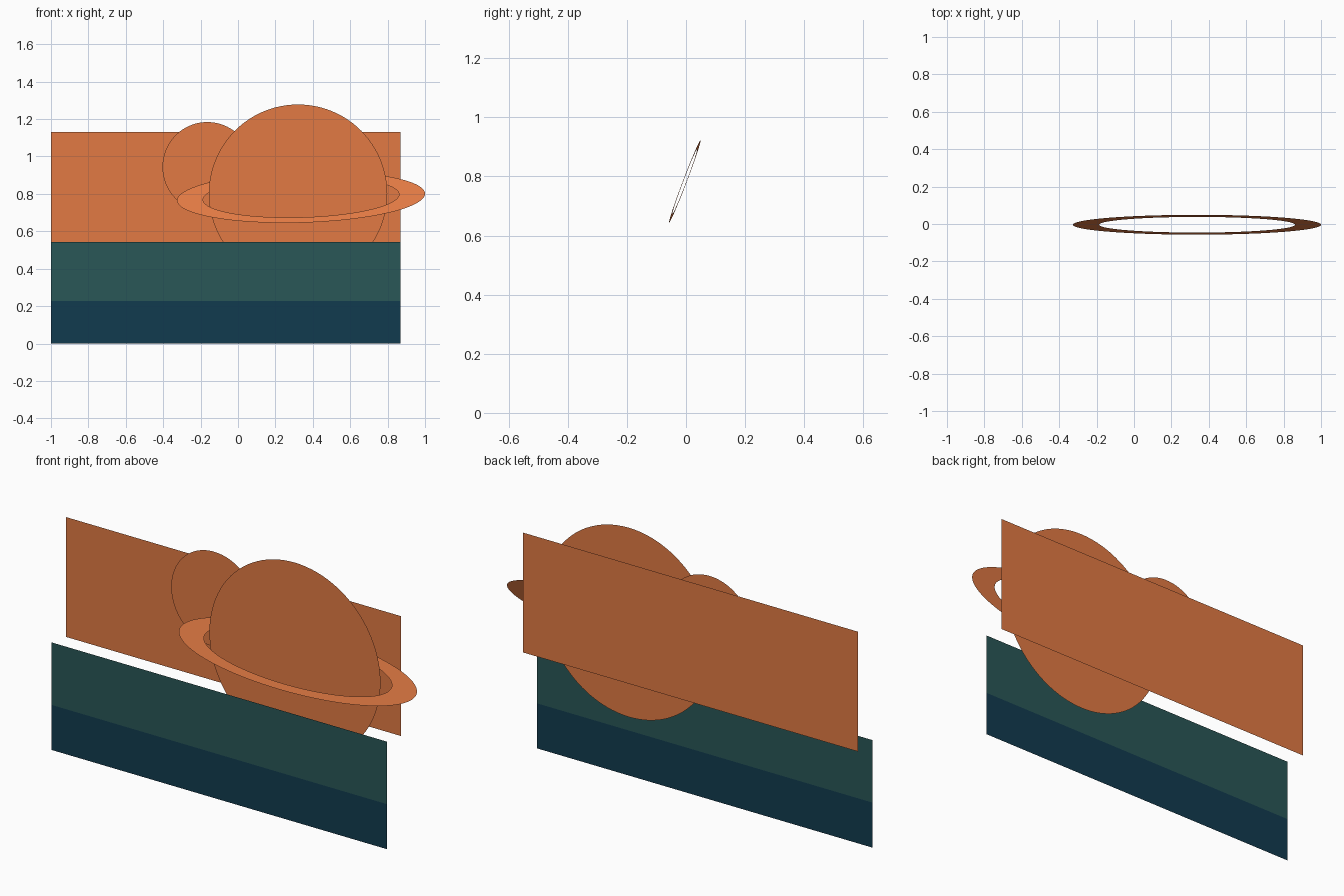
import bpy, bmesh, math
from mathutils import Vector

if "Cube" in bpy.data.objects:
    bpy.data.objects.remove(bpy.data.objects["Cube"])


def material(name, rgb):
    def lin(c):
        c /= 255
        return c / 12.92 if c <= 0.04045 else ((c + 0.055) / 1.055) ** 2.4
    m = bpy.data.materials.new(name)
    m.diffuse_color = (*[lin(c) for c in rgb], 1)
    m.use_nodes = True
    m.node_tree.nodes["Principled BSDF"].inputs["Base Color"].default_value = m.diffuse_color
    return m


ORANGE = material("burnt_orange", (226, 122, 68))
TEAL = material("dark_teal", (41, 87, 87))
NAVY = material("deep_navy", (17, 59, 79))


def finish(name, bm, mat):
    mesh = bpy.data.meshes.new(name)
    bm.to_mesh(mesh)
    bm.free()
    mesh.materials.append(mat)
    ob = bpy.data.objects.new(name, mesh)
    bpy.context.collection.objects.link(ob)
    return ob


def card(name, x0, x1, z0, z1, y, mat):
    """Flat upright rectangle facing the front."""
    bm = bmesh.new()
    bm.faces.new([bm.verts.new(p) for p in
                  ((x0, y, z0), (x1, y, z0), (x1, y, z1), (x0, y, z1))])
    return finish(name, bm, mat)


def disc(name, x, z, r, y, mat, n=96):
    """Flat upright round plate facing the front."""
    bm = bmesh.new()
    bm.faces.new([bm.verts.new((x + r * math.cos(2 * math.pi * i / n), y,
                                z + r * math.sin(2 * math.pi * i / n)))
                  for i in range(n)])
    return finish(name, bm, mat)


def ring(name, centre, major, minor, inner, mat, n=128):
    """Flat oval band; inner is the hole's size relative to the outside."""
    bm = bmesh.new()
    c, a, b = Vector(centre), Vector(major), Vector(minor)
    loops = []
    for s in (1, inner):
        loops.append([bm.verts.new(c + s * (a * math.cos(2 * math.pi * i / n)
                                            + b * math.sin(2 * math.pi * i / n)))
                      for i in range(n)])
    out, inn = loops
    for i in range(n):
        j = (i + 1) % n
        bm.faces.new((out[i], out[j], inn[j], inn[i]))
    return finish(name, bm, mat)


# Layered backdrop and ground, from back to front
card("sky_panel", -1, 0.87, 0.527, 1.131, 0.057, ORANGE)
card("upper_ground", -1, 0.87, 0.227, 0.542, -0.056, TEAL)
card("lower_ground", -1, 0.87, 0, 0.227, -0.056, NAVY)

# Moon just in front of the sky, planet in the middle
disc("moon", -0.164, 0.944, 0.24, 0.045, ORANGE)
disc("planet", 0.321, 0.801, 0.477, -0.005, ORANGE)

# Tilted ring passing through the planet
ring("planet_ring", (0.337, -0.004, 0.783), (0.663, 0, 0.018),
     (0, 0.053, 0.137), 0.79, ORANGE)
